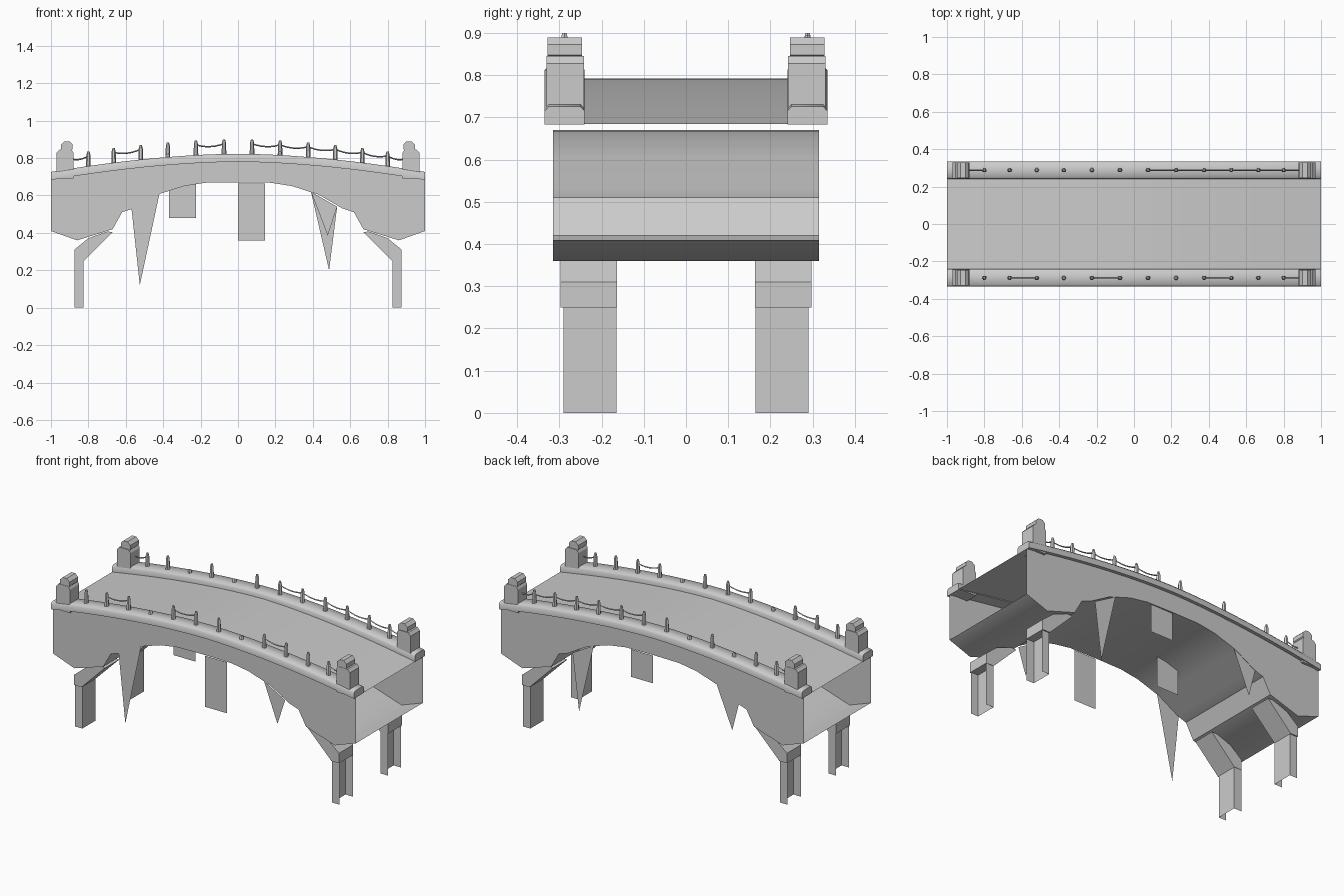
import bpy, bmesh, math
from mathutils import Vector

if "Cube" in bpy.data.objects:
    bpy.data.objects.remove(bpy.data.objects["Cube"])

stone = bpy.data.materials.new("grey_stone")
stone.diffuse_color = (0.6, 0.6, 0.6, 1)
stone.use_nodes = True
stone.node_tree.nodes["Principled BSDF"].inputs["Base Color"].default_value = stone.diffuse_color


def finish(name, bm, smooth=None):
    me = bpy.data.meshes.new(name)
    bmesh.ops.remove_doubles(bm, verts=bm.verts, dist=1e-5)
    bmesh.ops.recalc_face_normals(bm, faces=bm.faces)
    bm.to_mesh(me)
    bm.free()
    me.materials.append(stone)
    ob = bpy.data.objects.new(name, me)
    bpy.context.collection.objects.link(ob)
    if smooth:
        bpy.ops.object.select_all(action='DESELECT')
        ob.select_set(True)
        bpy.context.view_layer.objects.active = ob
        bpy.ops.object.shade_smooth_by_angle(angle=math.radians(smooth))
    return ob


def loft(bm, rings, closed=False, caps=False):
    """Skin a list of equal-length point rings."""
    vs = [[bm.verts.new(p) for p in r] for r in rings]
    n = len(vs[0])
    for a, b in zip(vs, vs[1:]):
        for i in range(n if closed else n - 1):
            j = (i + 1) % n
            bm.faces.new((a[i], a[j], b[j], b[i]))
    if caps:
        bm.faces.new(vs[0])
        bm.faces.new(vs[-1])


def deck_z(x):
    return 0.685 + 0.097 * (1 - abs(x) ** 1.75)


def curb_z(x):
    return deck_z(x) + 0.041


# arched body: soffit and side walls, open at both ends
half = [(1, .41), (.86, .36), (.67, .42), (.62, .51), (.56, .53), (.43, .605),
        (.29, .65), (.175, .668), (0, .67)]
arch = [(-x, z) for x, z in half] + [(x, z) for x, z in half[-2::-1]]
bm = bmesh.new()
loft(bm, [[(x, -.315, deck_z(x)), (x, -.315, z), (x, .315, z), (x, .315, deck_z(x))]
          for x, z in arch])
finish("arch_body", bm, 40)

# road deck
xs = [-1 + i / 10 for i in range(21)]
bm = bmesh.new()
loft(bm, [[(x, y, deck_z(x) + .01 * (1 - abs(x))) for y in (-.315, 0, .315)] for x in xs])
finish("road_deck", bm, 40)

# curbs along both edges
for s, side in ((-1, "front"), (1, "back")):
    bm = bmesh.new()
    sec = [(.24, -.002), (.335, -.002), (.335, .03), (.325, .041), (.25, .041), (.24, .03)]
    loft(bm, [[(x, s * y, deck_z(x) + h) for y, h in sec] for x in xs], True, True)
    finish(side + "_curb", bm, 50)


def side_prism(bm, pts, y0, y1):
    """Extrude an x-z outline along y."""
    loft(bm, [[(x, y, z) for x, z in pts] for y in (y0, y1)], True, True)


# end pillars with rounded heads
bm = bmesh.new()
for sx in (-1, 1):
    for sy in (-1, 1):
        side_prism(bm, [(sx * x, z) for x, z in
                        ((.97, .69), (.97, .828), (.955, .845), (.89, .845), (.88, .828), (.88, .69))],
                   sy * .242, sy * .33)
        head = [(sx * .915 + .034 * math.cos(a), .86 + .032 * math.sin(a))
                for a in [math.pi * (i + .5) / 4 for i in range(8)]]
        side_prism(bm, head, sy * .246, sy * .328)
finish("end_pillars", bm, 30)

# legs: channels open to the outside, with a slanted strut into the arch
for sx in (-1, 1):
    for sy in (-1, 1):
        name = ("left" if sx < 0 else "right") + "_" + ("front" if sy < 0 else "back")
        bm = bmesh.new()
        sec = [(.875, .165), (.825, .165), (.825, .29), (.875, .29)]
        loft(bm, [[(sx * x, sy * y, z) for x, y in sec] for z in (0, .255)])
        finish(name + "_leg", bm)
        bm = bmesh.new()
        side_prism(bm, [(sx * x, z) for x, z in
                        ((.825, .25), (.875, .25), (.875, .31), (.80, .372), (.70, .407), (.67, .405))],
                   sy * .163, sy * .297)
        finish(name + "_strut", bm)


# railing posts, some broken down to stubs
POSTS = [-.8, -.665, -.52, -.375, -.225, -.075, .075, .225, .375, .52, .665, .8]
STUBS = {-1: (-.375, .225), 1: (-.52, -.225)}
bm = bmesh.new()
for sy in (-1, 1):
    for x in POSTS:
        h = .018 if x in STUBS[sy] else .078
        rings = [[(x + r * math.cos(i * math.pi / 3), sy * .288 + r * math.sin(i * math.pi / 3),
                   curb_z(x) + z) for i in range(6)]
                 for r, z in ((.013, -.01), (.011, h * .75), (.006, h))]
        loft(bm, rings, True, True)
finish("railing_posts", bm, 40)


# sagging ropes between standing posts
def rope(bm, x0, x1, y):
    rings = []
    for k in range(7):
        t = k / 6
        z0, z1 = curb_z(x0) + .055, curb_z(x1) + .055
        c = Vector((x0 + (x1 - x0) * t, y, z0 + (z1 - z0) * t - .05 * t * (1 - t)))
        rings.append([c + Vector((0, .004 * math.cos(a), .004 * math.sin(a)))
                      for a in (0, math.pi / 2, math.pi, 1.5 * math.pi)])
    loft(bm, rings, True, True)


bm = bmesh.new()
for a, b in ((-.9, -.8), (.075, .225), (.225, .375), (.375, .52), (.52, .665), (.665, .8), (.8, .9)):
    rope(bm, a, b, .288)
for a, b in ((-.665, -.52), (-.225, -.075), (.375, .52), (.8, .9)):
    rope(bm, a, b, -.288)
finish("railing_ropes", bm, 60)


# flat hanging growth under the arch
def sheet(name, y, pts):
    bm = bmesh.new()
    bm.faces.new([bm.verts.new((x, y, z)) for x, z in pts])
    finish(name, bm)


sheet("hanging_strip_1", -.313, [(-.57, .535), (-.525, .12), (-.42, .61)])
sheet("hanging_strip_2", -.313, [(.39, .62), (.48, .385), (.53, .54)])
sheet("hanging_strip_3", .313, [(.39, .62), (.487, .20), (.53, .54)])
sheet("hanging_strip_4", .313, [(-.57, .535), (-.525, .36), (-.42, .61)])
for i, (x, y, z) in enumerate(((-.37, -.08, .48), (0, -.313, .36), (0, .313, .5))):
    sheet("hanging_sheet_%d" % (i + 1), y, [(x, z), (x + .145, z), (x + .145, .665), (x, .665)])
